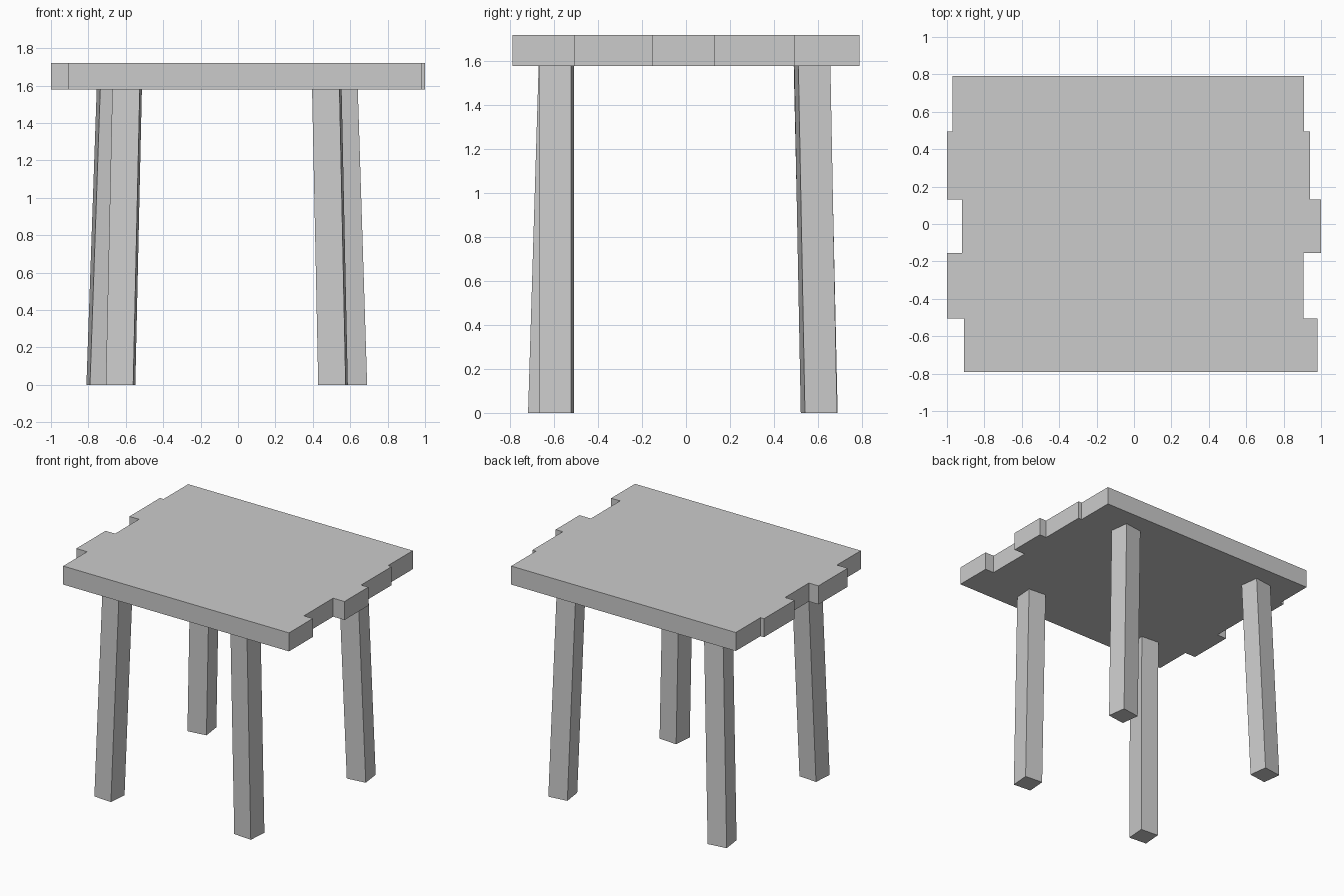
import bpy
import math

if "Cube" in bpy.data.objects:
    bpy.data.objects.remove(bpy.data.objects["Cube"])

SEAT_BOTTOM, SEAT_TOP = 1.58, 1.72
LEG_SIZE = 0.147


def prism(name, low, high):
    """Solid between two matching outlines, listed counter-clockwise."""
    n = len(low)
    faces = [tuple(reversed(range(n))), tuple(range(n, 2 * n))]
    faces += [(i, (i + 1) % n, (i + 1) % n + n, i + n) for i in range(n)]
    mesh = bpy.data.meshes.new(name)
    mesh.from_pydata(low + high, [], faces)
    obj = bpy.data.objects.new(name, mesh)
    bpy.context.collection.objects.link(obj)
    return obj


def square(cx, cy, z, angle):
    """Corners of a rotated square leg section."""
    r = LEG_SIZE / math.sqrt(2)
    turns = [math.radians(angle + 45 + 90 * k) for k in range(4)]
    return [(cx + r * math.cos(t), cy + r * math.sin(t), z) for t in turns]


# Table top: five staggered planks merged into one slab (y0, y1, x0, x1)
planks = [
    (-0.79, -0.505, -0.91, 0.98),
    (-0.505, -0.155, -1.00, 0.905),
    (-0.155, 0.13, -0.92, 1.00),
    (0.13, 0.495, -1.00, 0.94),
    (0.495, 0.79, -0.97, 0.91),
]
right = [(x1, y) for y0, y1, x0, x1 in planks for y in (y0, y1)]
left = [(x0, y) for y0, y1, x0, x1 in reversed(planks) for y in (y1, y0)]
outline = right + left
prism("table_top",
      [(x, y, SEAT_BOTTOM) for x, y in outline],
      [(x, y, SEAT_TOP) for x, y in outline])

# Legs: foot centre, lean towards the top, twist in degrees
legs = {
    "front_right_leg": (0.508, -0.59, -0.033, 0.0, -4.5),
    "front_left_leg": (-0.628, -0.64, 0.035, 0.048, -4.5),
    "back_right_leg": (0.608, 0.605, -0.05, -0.03, 7.5),
    "back_left_leg": (-0.728, 0.608, 0.055, -0.035, 7.5),
}
for name, (x, y, dx, dy, twist) in legs.items():
    prism(name, square(x, y, 0, twist),
          square(x + dx, y + dy, SEAT_BOTTOM, twist))
